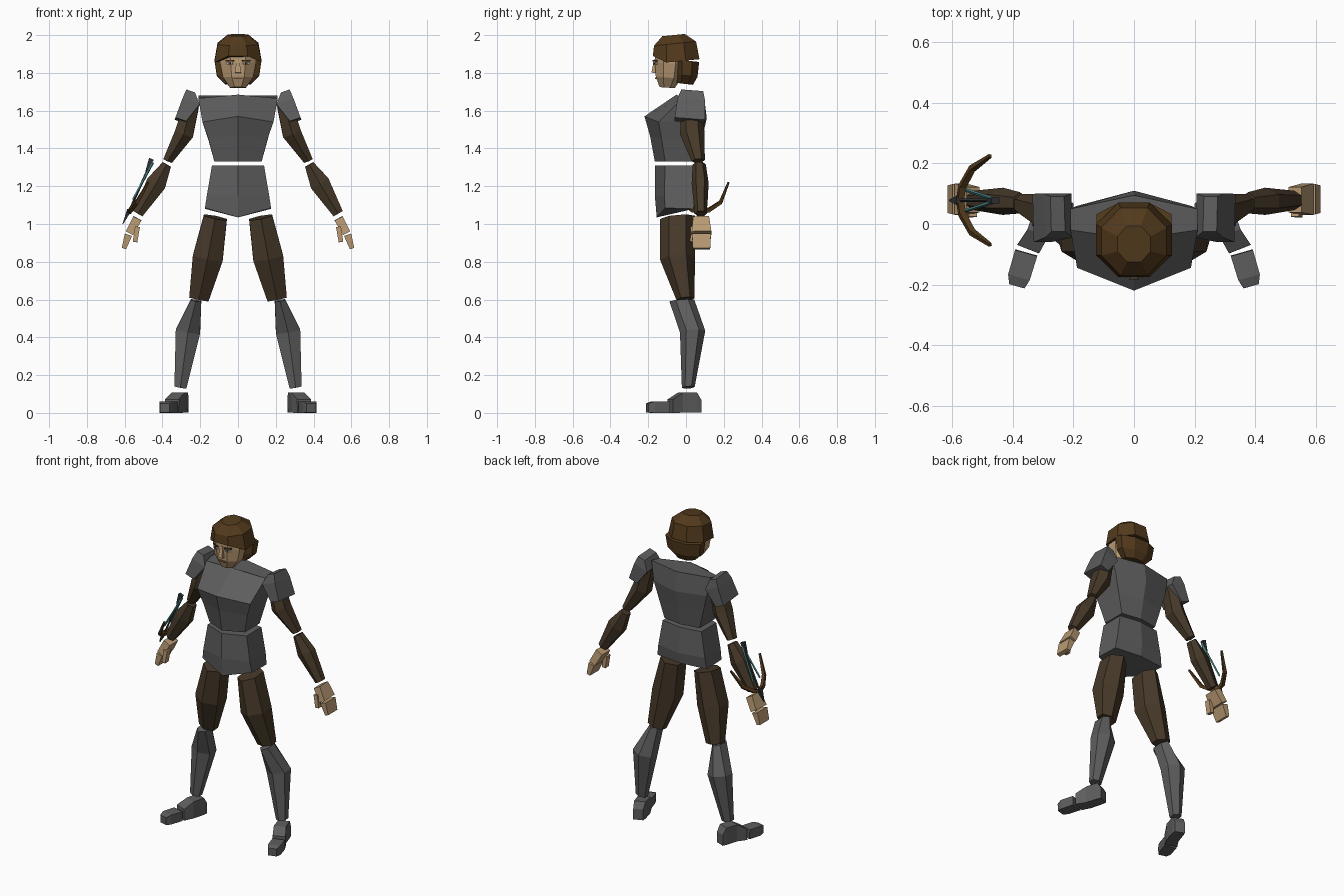
import bpy, math
from mathutils import Vector

cube = bpy.data.objects.get("Cube")
if cube:
    bpy.data.objects.remove(cube, do_unlink=True)


def material(name, color):
    mat = bpy.data.materials.new(name)
    mat.use_nodes = True
    mat.diffuse_color = (*color, 1)
    bsdf = mat.node_tree.nodes["Principled BSDF"]
    bsdf.inputs["Base Color"].default_value = (*color, 1)
    bsdf.inputs["Roughness"].default_value = 0.9
    return mat


GREY = material("armour grey", (.11, .11, .11))
CLOTH = material("cloth brown", (.062, .041, .022))
HAIR = material("hair brown", (.085, .042, .012))
SKIN = material("skin", (.48, .32, .17))
TEAL = material("string teal", (.07, .24, .24))
DARK = material("dark metal", (.03, .035, .04))
WHITE = material("eye white", (.5, .5, .48))
LIP = material("lip brown", (.25, .13, .07))

# Cross-section outlines in a unit box
HEX = [(0, -1), (1, -.5), (1, .5), (0, 1), (-1, .5), (-1, -.5)]
SQUARE = [(-1, -1), (1, -1), (1, 1), (-1, 1)]
c = math.tan(math.pi / 8)
OCT = [(c, -1), (1, -c), (1, c), (c, 1), (-c, 1), (-1, c), (-1, -c), (-c, -1)]


def skin_rings(name, mat, rings):
    """Join equal rings of points into a closed flat-shaded solid."""
    n = len(rings[0])
    verts = [tuple(p) for ring in rings for p in ring]
    faces = [tuple(range(n))[::-1], tuple(range(len(verts) - n, len(verts)))]
    for r in range(len(rings) - 1):
        for i in range(n):
            j = (i + 1) % n
            a, b = r * n, r * n + n
            faces.append((a + i, a + j, b + j, b + i))
    mesh = bpy.data.meshes.new(name)
    mesh.from_pydata(verts, [], faces)
    mesh.materials.append(mat)
    mesh.update()
    obj = bpy.data.objects.new(name, mesh)
    bpy.context.collection.objects.link(obj)
    return obj


def limb(name, mat, outline, sections, side=1):
    """Loft an outline through sections of (x, y, z, half width, half depth)."""
    centres = [Vector((s[0] * side, s[1], s[2])) for s in sections]
    d = (centres[-1] - centres[0]).normalized()
    ref = Vector((0, 0, 1)) if abs(d.y) > .7 else Vector((0, 1, 0))
    u = ref.cross(d).normalized()
    w = d.cross(u)
    rings = [[p + u * a * s[3] + w * b * s[4] for a, b in outline]
             for p, s in zip(centres, sections)]
    return skin_rings(name, mat, rings)


def body(name, mat, rows):
    """Six-sided trunk; each row goes from the front ridge to the back ridge."""
    rings = []
    for hw, ridge, front, back, spine, z_ridge, z_front, z_back in rows:
        rings.append([(0, ridge, z_ridge), (hw, front, z_front), (hw, back, z_back),
                      (0, spine, z_back), (-hw, back, z_back), (-hw, front, z_front)])
    return skin_rings(name, mat, rings)


def tube(name, mat, points, radius, taper=None):
    """Thin four-sided rod along a path."""
    curve = bpy.data.curves.new(name, "CURVE")
    curve.dimensions = "3D"
    curve.bevel_depth = radius
    curve.bevel_resolution = 0
    curve.use_fill_caps = True
    spline = curve.splines.new("POLY")
    spline.points.add(len(points) - 1)
    for i, p in enumerate(points):
        spline.points[i].co = (*p, 1)
        spline.points[i].radius = taper[i] if taper else 1
        spline.use_smooth = False
    curve.materials.append(mat)
    obj = bpy.data.objects.new(name, curve)
    bpy.context.collection.objects.link(obj)
    return obj


def plate(name, mat, centre, size, turn=0):
    """Thin painted detail on the face."""
    x, y, z = (v / 2 for v in size)
    obj = skin_rings(name, mat, [[(a * x, b * y, h) for a, b in SQUARE] for h in (-z, z)])
    obj.location = centre
    obj.rotation_euler.z = turn
    return obj


# Trunk
body("chest", GREY, [
    (.125, -.165, -.11, .04, .06, 1.33, 1.33, 1.33),
    (.158, -.19, -.13, .05, .085, 1.465, 1.455, 1.45),
    (.188, -.22, -.145, .06, .11, 1.57, 1.54, 1.56),
    (.21, -.05, -.02, .05, .095, 1.685, 1.665, 1.68)])
body("pelvis", GREY, [
    (.175, -.155, -.11, .04, .06, 1.035, 1.085, 1.08),
    (.165, -.165, -.115, .045, .075, 1.15, 1.15, 1.15),
    (.138, -.165, -.11, .04, .06, 1.31, 1.31, 1.31)])

# Paired limbs
for side, label in ((1, "left"), (-1, "right")):
    def part(name, mat, outline, *sections):
        limb(label + "_" + name, mat, outline, sections, side)

    part("shoulder_pad", GREY, SQUARE, (.252, .033, 1.70, .024, .058),
         (.25, .028, 1.645, .048, .073), (.305, .02, 1.548, .03, .08))
    part("upper_arm", CLOTH, HEX, (.245, .03, 1.63, .04, .055),
         (.285, .033, 1.48, .05, .065), (.372, .065, 1.335, .025, .035))
    part("forearm", CLOTH, HEX, (.377, .07, 1.315, .025, .035),
         (.433, .075, 1.215, .053, .045), (.53, .078, 1.055, .028, .032))
    part("palm", SKIN, SQUARE, (.532, .08, 1.03, .024, .042), (.574, .082, .952, .022, .052))
    part("fingers", SKIN, SQUARE, (.58, .082, .943, .02, .05), (.604, .082, .87, .012, .046))
    part("thumb", SKIN, SQUARE, (.532, .042, .985, .013, .018), (.545, .04, .905, .012, .018))
    part("thigh", CLOTH, HEX, (.12, -.045, 1.035, .062, .093),
         (.16, -.045, .82, .08, .093), (.207, -.003, .602, .052, .048))
    part("shin", GREY, HEX, (.222, -.022, .595, .028, .066),
         (.265, .035, .43, .065, .067), (.305, .012, .135, .032, .034))
    part("foot", GREY, SQUARE, (.29, .07, .035, .03, .034), (.296, .045, .055, .034, .054),
         (.318, -.03, .054, .036, .053), (.35, -.083, .036, .039, .036))
    part("toe", GREY, SQUARE, (.356, -.095, .03, .038, .03),
         (.38, -.175, .03, .037, .03), (.387, -.205, .026, .026, .024))

# Head: face, hair cap and hair at the nape
limb("face", SKIN, OCT, [
    (0, -.1, 1.722, .042, .04), (0, -.092, 1.775, .08, .068),
    (0, -.087, 1.85, .095, .078), (0, -.087, 1.915, .095, .078)])
cap = limb("hair_cap", HAIR, OCT, [
    (0, -.052, 1.86, .125, .124), (0, -.058, 1.955, .108, .112), (0, -.066, 2, .055, .06)])
for v in cap.data.vertices:
    if v.co.z < 1.9 and v.co.y < -.15:
        v.co.z += .042
limb("hair_back", HAIR, OCT, [
    (0, -.008, 1.742, .07, .045), (0, .003, 1.785, .112, .058), (0, .006, 1.865, .124, .064)])

# Facial features
limb("nose", SKIN, SQUARE, [(0, -.164, 1.8, .016, .019), (0, -.16, 1.87, .007, .009)])
plate("mouth", LIP, (0, -.16, 1.772), (.045, .009, .008))
for s in (1, -1):
    plate("eye_white", WHITE, (s * .043, -.163, 1.85), (.034, .008, .011), s * .45)
    plate("iris", DARK, (s * .042, -.165, 1.85), (.012, .009, .012), s * .45)
    plate("eyebrow", HAIR, (s * .043, -.164, 1.865), (.046, .009, .007), s * .45)

# Wrist bow on the right forearm
Y = .078
half = [(-.147, -.475, 1.22), (-.105, -.535, 1.115), (-.045, -.568, 1.075)]
arc = half + [(0, -.575, 1.065)] + [(-y, x, z) for y, x, z in reversed(half)]
tube("bow", HAIR, [(x, Y + y, z) for y, x, z in arc], .015, [.5, .9, 1, 1, 1, .9, .5])
tube("bolt", DARK, [(-.575, Y, 1.07), (-.455, Y, 1.34)], .006)
limb("bolt_tip", DARK, SQUARE, [(-.61, Y, 1, .002, .002), (-.575, Y, 1.075, .012, .016)])
limb("bolt_fletching", DARK, SQUARE, [(-.487, Y, 1.28, .003, .005), (-.458, Y, 1.345, .014, .01)])
for s in (1, -1):
    tube("bow_string", TEAL, [(-.555, Y + s * .034, 1.13), (-.45, Y, 1.325)], .006)
